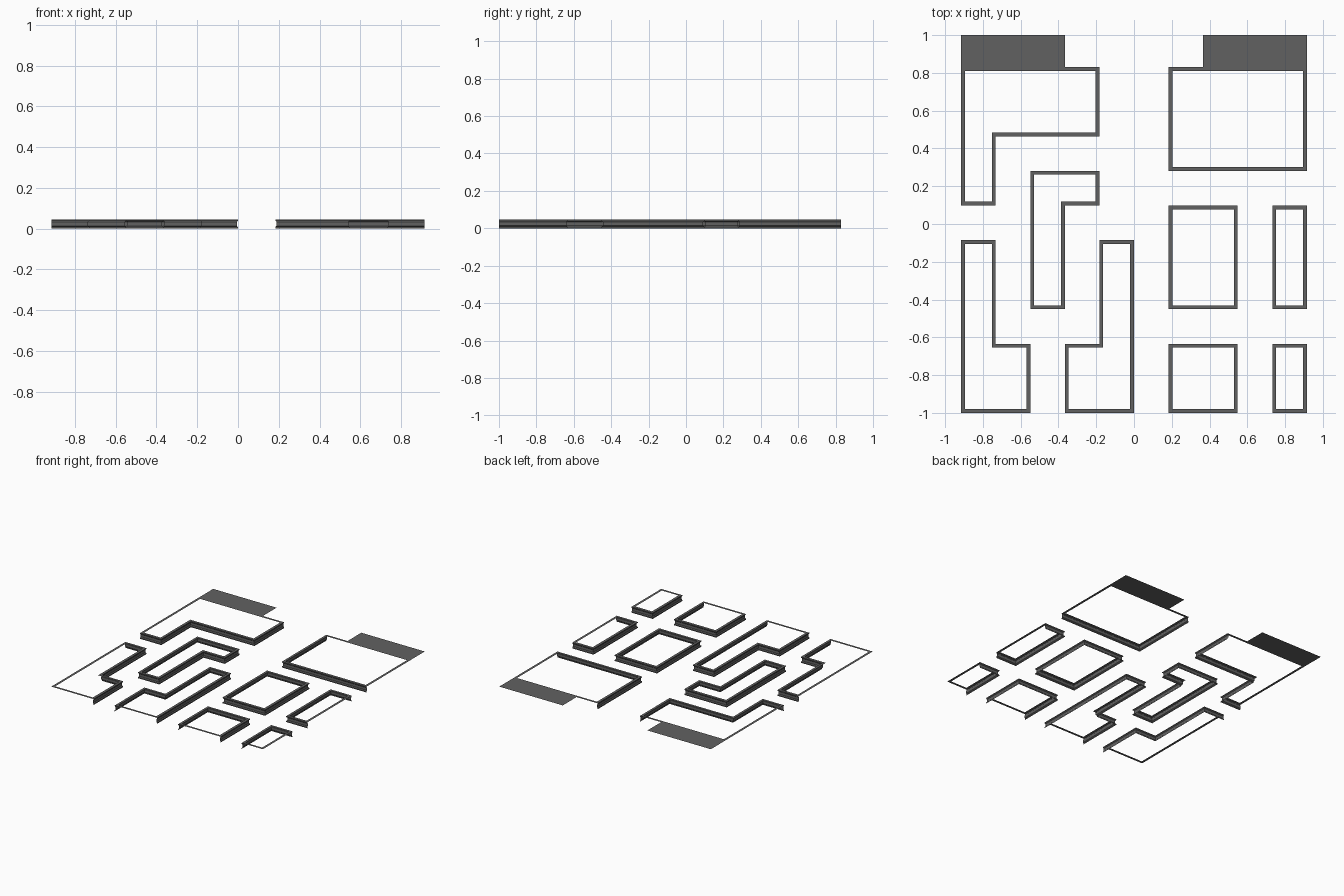
import bpy
import bmesh

cube = bpy.data.objects.get("Cube")
if cube:
    bpy.data.objects.remove(cube, do_unlink=True)

U = 0.183          # street grid module
H = 0.046          # kerb height
LIP = 0.02         # width of the top strip

# Single concrete colour
concrete = bpy.data.materials.new("dark_concrete")
concrete.use_nodes = True
GREY = (0.12, 0.12, 0.12, 1)
concrete.diffuse_color = GREY
concrete.node_tree.nodes["Principled BSDF"].inputs["Base Color"].default_value = GREY


def add_object(name, bm):
    mesh = bpy.data.meshes.new(name)
    bm.to_mesh(mesh)
    bm.free()
    mesh.materials.append(concrete)
    obj = bpy.data.objects.new(name, mesh)
    bpy.context.collection.objects.link(obj)
    return obj


def grid(i, j):
    return i * U, -1 + j * U


def rect(x0, y0, x1, y1):
    return [(x0, y0), (x1, y0), (x1, y1), (x0, y1)]


def is_border(a, b):
    """Edges on the rim of the district carry a top strip but no wall."""
    return (a[0] == b[0] and abs(a[0]) == 5) or (a[1] == b[1] and a[1] in (0, 10))


# Kerb cross-section as (inset, height): top strip, then a wall with a recess
PROFILE = [(LIP, H), (0, H), (0, 0.04), (0.006, 0.034),
           (0.006, 0.014), (0, 0.008), (0, 0)]


def kerb(name, outline):
    """Sweep the kerb profile round an axis-aligned block outline."""
    n = len(outline)
    pairs = [(outline[k], outline[(k + 1) % n]) for k in range(n)]
    border = [is_border(a, b) for a, b in pairs]
    bm = bmesh.new()
    rings = []
    for level, (inset, z) in enumerate(PROFILE):
        ring = []
        for k in range(n):
            x, y = grid(*outline[k])
            for e in (k - 1, k):
                (ax, ay), (bx, by) = pairs[e]
                d = 0 if level and border[e] else inset
                if ax == bx:
                    x -= d if by > ay else -d
                else:
                    y += d if bx > ax else -d
            ring.append(bm.verts.new((x, y, z)))
        rings.append(ring)
    for level in range(len(PROFILE) - 1):
        top, low = rings[level], rings[level + 1]
        for k in range(n):
            if level and border[k]:
                continue
            m = (k + 1) % n
            bm.faces.new((top[k], low[k], low[m], top[m]))
    loose = [v for v in bm.verts if not v.link_faces]
    bmesh.ops.delete(bm, geom=loose, context='VERTS')
    add_object(name, bm)


# Block outlines in grid units, counter-clockwise
blocks = {
    "back_right_kerb": [(-5, 10), (-5, 6), (-4, 6), (-4, 8), (-1, 8), (-1, 10)],
    "back_left_kerb": rect(1, 7, 5, 10),
    "middle_hook_kerb": [(-3, 7), (-3, 3), (-2, 3), (-2, 6), (-1, 6), (-1, 7)],
    "front_right_kerb": [(-5, 5), (-5, 0), (-3, 0), (-3, 2), (-4, 2), (-4, 5)],
    "front_centre_kerb": [(-1, 5), (-1, 2), (-2, 2), (-2, 0), (0, 0), (0, 5)],
    "middle_square_kerb": rect(1, 3, 3, 6),
    "middle_narrow_kerb": rect(4, 3, 5, 6),
    "front_square_kerb": rect(1, 0, 3, 2),
    "front_narrow_kerb": rect(4, 0, 5, 2),
}
for name, outline in blocks.items():
    kerb(name, outline)

# Flat pavement slabs behind the two back blocks
for name, i0, i1 in (("right_pavement", -5, -2), ("left_pavement", 2, 5)):
    bm = bmesh.new()
    y0 = grid(0, 10)[1]
    bm.faces.new([bm.verts.new((x, y, H))
                  for x, y in rect(i0 * U, y0, i1 * U, 1)])
    add_object(name, bm)
